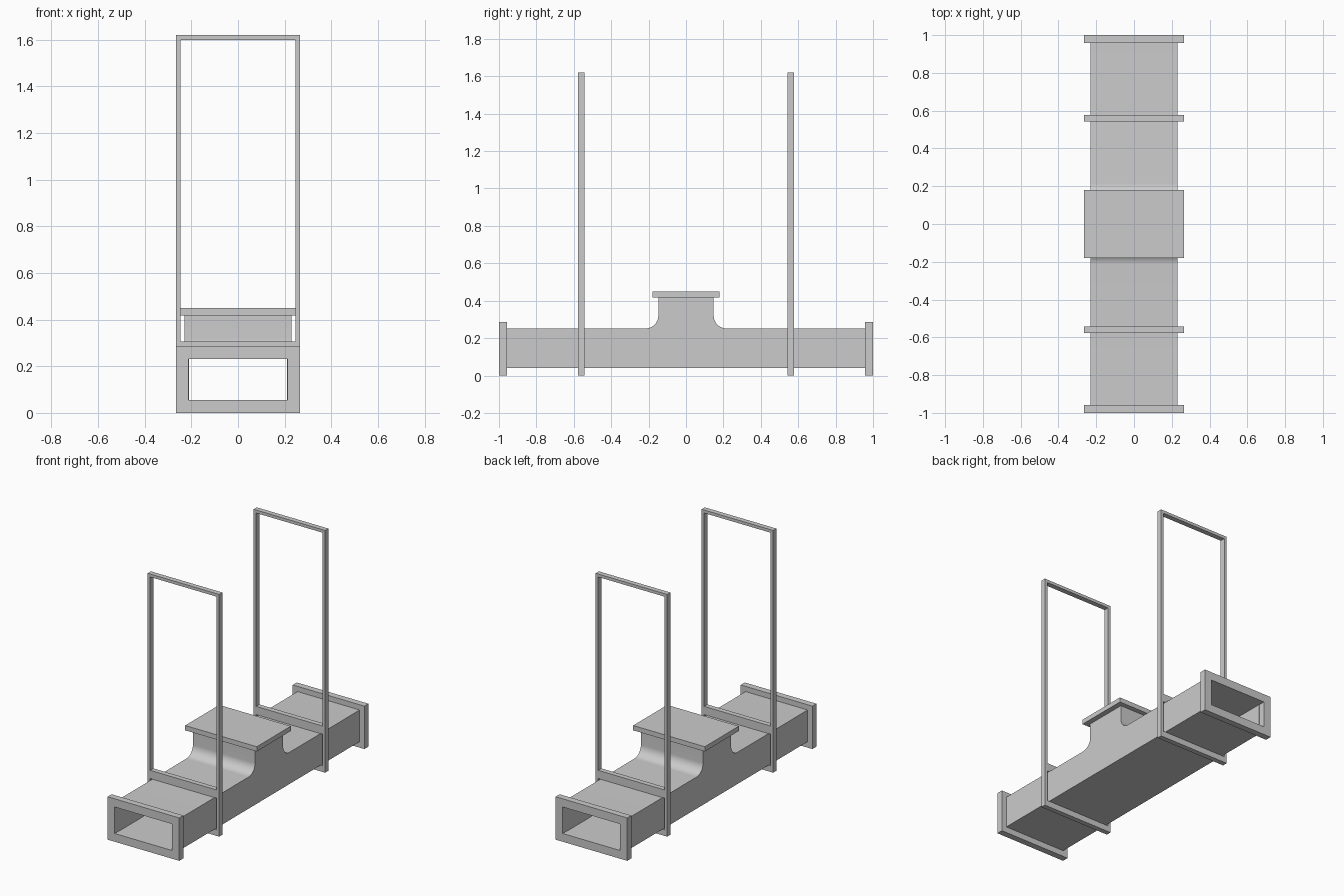
import bpy, bmesh
from math import sin, cos, pi, radians

if "Cube" in bpy.data.objects:
    bpy.data.objects.remove(bpy.data.objects["Cube"])


def make_object(name, bm):
    bmesh.ops.recalc_face_normals(bm, faces=bm.faces[:])
    mesh = bpy.data.meshes.new(name)
    bm.to_mesh(mesh)
    bm.free()
    obj = bpy.data.objects.new(name, mesh)
    bpy.context.collection.objects.link(obj)
    return obj


def box(name, x, y, z):
    bm = bmesh.new()
    bmesh.ops.create_cube(bm, size=1)
    for v in bm.verts:
        v.co = [a + (c + 0.5) * (b - a) for c, (a, b) in zip(v.co, (x, y, z))]
    return make_object(name, bm)


def ring(name, half_w, z0, z1, in_half_w, in_z0, in_z1, y0, y1):
    """Rectangular frame in the xz plane, from y0 to y1."""
    bm = bmesh.new()
    loops = []
    for y in (y0, y1):
        for w, lo, hi in ((half_w, z0, z1), (in_half_w, in_z0, in_z1)):
            loops.append([bm.verts.new(p) for p in
                          ((-w, y, lo), (w, y, lo), (w, y, hi), (-w, y, hi))])
    outer0, inner0, outer1, inner1 = loops
    for a, b in ((outer0, inner0), (inner0, inner1), (inner1, outer1), (outer1, outer0)):
        for i in range(4):
            j = (i + 1) % 4
            bm.faces.new((a[i], a[j], b[j], b[i]))
    return make_object(name, bm)


def tee(name, half_w, length, bottom, top, neck, neck_top, radius):
    """Side profile of a duct with a filleted neck, extruded across x."""
    right = [(length, bottom), (length, top)]
    for i in range(13):
        a = pi / 2 * i / 12
        right.append((neck + radius * (1 - sin(a)), top + radius * (1 - cos(a))))
    right.append((neck, neck_top))
    profile = right + [(-y, z) for y, z in reversed(right)]
    bm = bmesh.new()
    face = bm.faces.new([bm.verts.new((-half_w, y, z)) for y, z in profile])
    ext = bmesh.ops.extrude_face_region(bm, geom=[face])
    verts = [g for g in ext["geom"] if isinstance(g, bmesh.types.BMVert)]
    bmesh.ops.translate(bm, verts=verts, vec=(2 * half_w, 0, 0))
    bmesh.ops.remove_doubles(bm, verts=bm.verts[:], dist=1e-5)
    return make_object(name, bm)


# Hollow duct with the branch neck
duct = tee("duct_body", 0.23, 0.957, 0.04, 0.252, 0.148, 0.42, 0.068)
cutter = tee("duct_cutter", 0.21, 1.1, 0.055, 0.232, 0.128, 0.41, 0.088)
cutter.hide_render = True
mod = duct.modifiers.new("hollow", "BOOLEAN")
mod.operation = "DIFFERENCE"
mod.solver = "EXACT"
mod.object = cutter
bpy.context.view_layer.objects.active = duct
duct.select_set(True)
bpy.ops.object.modifier_apply(modifier=mod.name)
bpy.data.objects.remove(cutter)
bpy.ops.object.shade_smooth_by_angle(angle=radians(30))

# Plate closing the neck
box("neck_cap", (-0.265, 0.265), (-0.18, 0.18), (0.418, 0.45))

# End flanges and tall hanger frames, front and back
for side, s in (("front", -1), ("back", 1)):
    ring(side + "_flange", 0.265, 0, 0.287, 0.212, 0.055, 0.232, s * 0.957, s)
    ring(side + "_hanger_frame", 0.265, 0, 1.62, 0.246, 0.04, 1.60, s * 0.543, s * 0.577)
    ys = sorted((s * 0.543, s * 0.577))
    box(side + "_hanger_crossbar", (-0.246, 0.246), ys, (0.252, 0.307))
